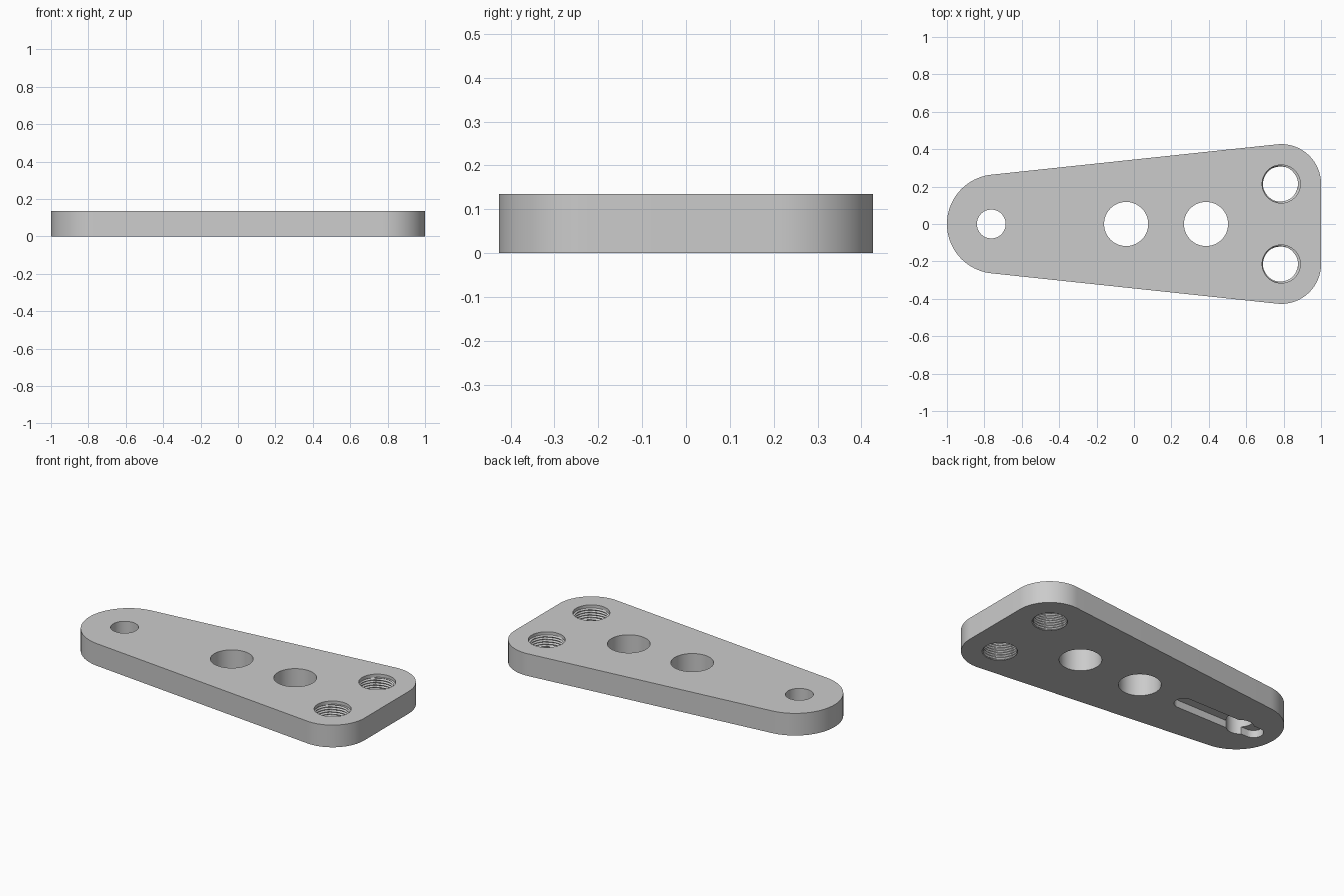
import bpy
import bmesh
from math import pi, sin, cos, atan2, acos, hypot, radians

cube = bpy.data.objects.get("Cube")
if cube:
    bpy.data.objects.remove(cube)

THICK = 0.135

grey = bpy.data.materials.new("plain_grey")
grey.use_nodes = True
grey.diffuse_color = (0.6, 0.6, 0.6, 1)
grey.node_tree.nodes["Principled BSDF"].inputs["Base Color"].default_value = (0.6, 0.6, 0.6, 1)


def arc(cx, cy, r, start, end, steps):
    return [(cx + r * cos(start + (end - start) * i / steps),
             cy + r * sin(start + (end - start) * i / steps)) for i in range(steps + 1)]


def loft(name, rings):
    """Skin a stack of equal-length rings and cap both ends."""
    bm = bmesh.new()
    loops = [[bm.verts.new(p) for p in ring] for ring in rings]
    n = len(loops[0])
    for low, high in zip(loops, loops[1:]):
        for i in range(n):
            j = (i + 1) % n
            bm.faces.new((low[i], low[j], high[j], high[i]))
    bm.faces.new(loops[0][::-1])
    bm.faces.new(loops[-1])
    bmesh.ops.recalc_face_normals(bm, faces=bm.faces)
    mesh = bpy.data.meshes.new(name)
    bm.to_mesh(mesh)
    bm.free()
    mesh.materials.append(grey)
    obj = bpy.data.objects.new(name, mesh)
    bpy.context.collection.objects.link(obj)
    return obj


def prism(name, outline, z0, z1):
    return loft(name, [[(x, y, z) for x, y in outline] for z in (z0, z1)])


def threaded_cutter(cx, cy, pitch=0.015, segs=48):
    """Helical bore with a plain lip at the top."""
    rings = []
    z, lip = -0.011, THICK - 0.02
    while z < THICK + 0.01:
        ring = []
        for i in range(segs):
            a = 2 * pi * i / segs
            wave = abs(((z / pitch - i / segs) % 1) * 2 - 1)
            r = 0.102 if z > lip else 0.093 + 0.009 * wave
            shift = 0 if z > lip else -0.004
            ring.append((cx + shift + r * cos(a), cy + r * sin(a), z))
        rings.append(ring)
        z += pitch / 6
    return loft("thread_cutter", rings)


# Tapered plate: one large rounded end and two rounded corners
nose_x, nose_r = -0.735, 0.265
corner_x, corner_y, corner_r = 0.787, 0.214, 0.213
span = hypot(corner_x - nose_x, corner_y)
tangent = atan2(corner_y, corner_x - nose_x) + acos((nose_r - corner_r) / span)
outline = (arc(nose_x, 0, nose_r, tangent, 2 * pi - tangent, 48)
           + arc(corner_x, -corner_y, corner_r, -tangent, 0, 28)
           + arc(corner_x, corner_y, corner_r, 0, tangent, 28))
plate = prism("link_plate", outline, 0, THICK)

# Plain through holes
cutters = []
for x, r in ((-0.763, 0.077), (-0.042, 0.118), (0.385, 0.118)):
    cutters.append(prism("hole_cutter", arc(x, 0, r, 0, 2 * pi, 64)[:-1], -0.05, THICK + 0.05))

# Blind slot on the underside
slot = arc(-0.36, 0, 0.055, -pi / 2, pi / 2, 20) + arc(-0.86, 0, 0.055, pi / 2, 3 * pi / 2, 20)
cutters.append(prism("slot_cutter", slot, -0.05, 0.045))

# Threaded holes in the wide end
for side in (-1, 1):
    cutters.append(threaded_cutter(corner_x, side * corner_y))

bpy.ops.object.select_all(action="DESELECT")
plate.select_set(True)
bpy.context.view_layer.objects.active = plate
for cutter in cutters:
    cutter.hide_render = True
    mod = plate.modifiers.new("cut", "BOOLEAN")
    mod.operation = "DIFFERENCE"
    mod.solver = "EXACT"
    mod.object = cutter
    bpy.ops.object.modifier_apply(modifier=mod.name)
    bpy.data.objects.remove(cutter)

bpy.ops.object.shade_smooth_by_angle(angle=radians(30))
